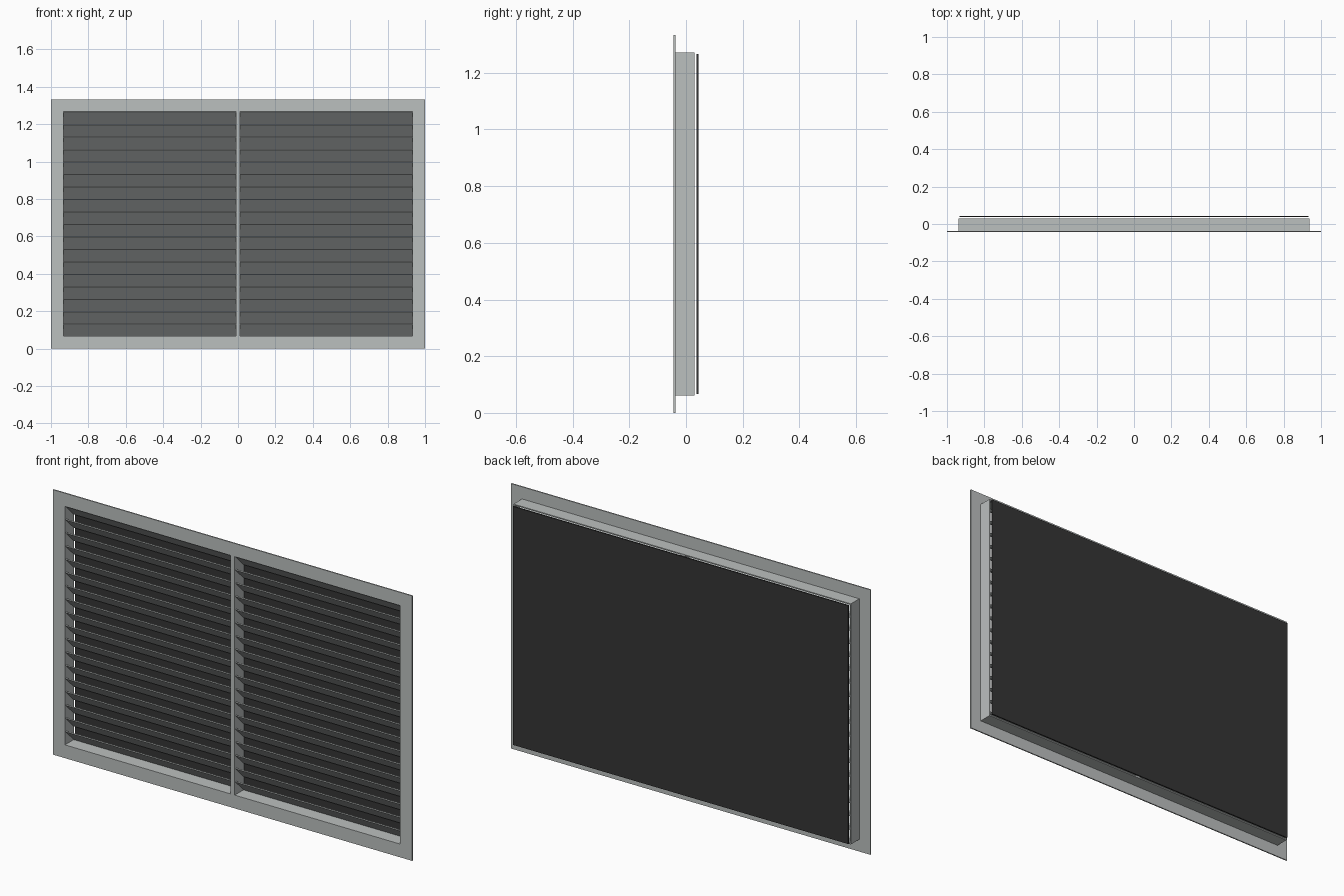
import bpy, bmesh, math
from mathutils import Matrix

if "Cube" in bpy.data.objects:
    bpy.data.objects.remove(bpy.data.objects["Cube"])


def mat(name, rgb):
    m = bpy.data.materials.new(name)
    m.diffuse_color = (*rgb, 1)
    m.use_nodes = True
    m.node_tree.nodes["Principled BSDF"].inputs["Base Color"].default_value = m.diffuse_color
    return m


GREY = mat("light_grey_metal", (0.50, 0.525, 0.52))
BLACK = mat("black_screen", (0.035, 0.035, 0.035))


def make(name, bm, material):
    bmesh.ops.recalc_face_normals(bm, faces=bm.faces)
    me = bpy.data.meshes.new(name)
    bm.to_mesh(me)
    bm.free()
    me.materials.append(material)
    ob = bpy.data.objects.new(name, me)
    bpy.context.collection.objects.link(ob)
    return ob


def box(name, x0, x1, y0, y1, z0, z1, material):
    bm = bmesh.new()
    bmesh.ops.create_cube(bm, size=1, matrix=Matrix.Translation(
        ((x0 + x1) / 2, (y0 + y1) / 2, (z0 + z1) / 2))
        @ Matrix.Diagonal((x1 - x0, y1 - y0, z1 - z0, 1)))
    return make(name, bm, material)


def ring(name, outer, inner, y0, y1, material):
    """Rectangular ring; outer and inner are (half width, half height)."""
    bm = bmesh.new()
    loops = []
    for (w, h), y in ((outer, y0), (outer, y1), (inner, y1), (inner, y0)):
        loops.append([bm.verts.new((sx * w, y, MID + sz * h))
                      for sx, sz in ((-1, -1), (1, -1), (1, 1), (-1, 1))])
    for k in range(4):
        a, b = loops[k], loops[(k + 1) % 4]
        for i in range(4):
            j = (i + 1) % 4
            bm.faces.new((a[i], a[j], b[j], b[i]))
    return make(name, bm, material)


HEIGHT = 1.3333
MID = HEIGHT / 2
OPEN = (0.9333, 0.60)           # half size of the opening
FRONT, FLANGE_BACK, SLEEVE_BACK = -0.0433, -0.037, 0.030

# Face flange and wall sleeve
ring("front_flange", (1.0, MID), OPEN, FRONT, FLANGE_BACK, GREY)
ring("wall_sleeve", (0.939, 0.6055), OPEN, FLANGE_BACK, SLEEVE_BACK, GREY)

# Centre mullion
box("centre_mullion", -0.012, 0.012, FRONT, SLEEVE_BACK,
    MID - OPEN[1], MID + OPEN[1], GREY)

# Louvre slats, front edge high and back edge low
COUNT = 18
PITCH = 2 * OPEN[1] / COUNT
for side, name in ((-1, "left_slat"), (1, "right_slat")):
    for i in range(COUNT):
        z = MID - OPEN[1] + (i + 0.5) * PITCH
        bm = bmesh.new()
        bmesh.ops.create_cube(bm, size=1, matrix=Matrix.Translation(
            (side * (OPEN[0] + 0.012) / 2, -0.0035, z))
            @ Matrix.Rotation(math.radians(-45), 4, 'X')
            @ Matrix.Diagonal((OPEN[0] - 0.012, 0.0895, 0.005, 1)))
        make(f"{name}_{i + 1}", bm, GREY)

# Insect screen panel behind the sleeve
box("back_screen", -OPEN[0], OPEN[0], 0.037, 0.0433,
    MID - OPEN[1], MID + OPEN[1], BLACK)
